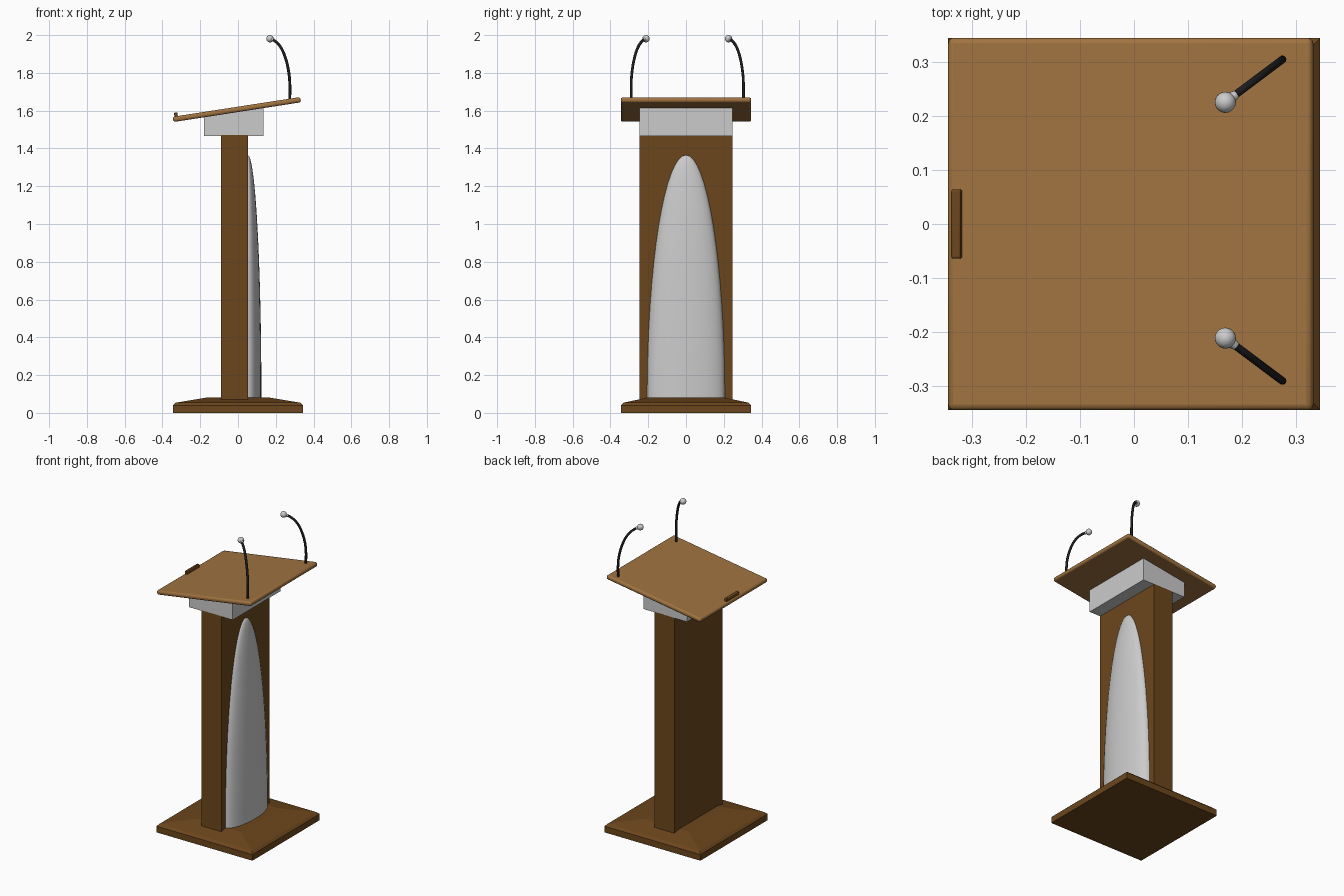
import bpy, bmesh, math
from mathutils import Vector, Matrix

if "Cube" in bpy.data.objects:
    bpy.data.objects.remove(bpy.data.objects["Cube"])


def material(name, rgb):
    m = bpy.data.materials.new(name)
    m.diffuse_color = (*rgb, 1)
    m.use_nodes = True
    m.node_tree.nodes["Principled BSDF"].inputs["Base Color"].default_value = m.diffuse_color
    return m


DARK = material("dark_wood", (0.15, 0.062, 0.012))
LIGHT = material("light_wood", (0.35, 0.17, 0.05))
BLACK = material("black", (0.012, 0.012, 0.012))
TILT = math.radians(8.8)
DESK = Vector((-0.006, 0, 1.606))


def finish(name, bm, mat=None, bevel=0, smooth=False):
    bmesh.ops.recalc_face_normals(bm, faces=bm.faces)
    me = bpy.data.meshes.new(name)
    bm.to_mesh(me)
    bm.free()
    ob = bpy.data.objects.new(name, me)
    bpy.context.collection.objects.link(ob)
    if mat:
        me.materials.append(mat)
    if bevel:
        mod = ob.modifiers.new("Bevel", "BEVEL")
        mod.width, mod.segments = bevel, 3
    if smooth:
        bpy.ops.object.select_all(action='DESELECT')
        bpy.context.view_layer.objects.active = ob
        ob.select_set(True)
        bpy.ops.object.shade_smooth_by_angle(angle=math.radians(35))
    return ob


def loft(sections):
    """Stack of rectangles: x0, x1, half depth, z at x0, z at x1."""
    bm = bmesh.new()
    rings = [[bm.verts.new(p) for p in
              ((a, -h, za), (b, -h, zb), (b, h, zb), (a, h, za))]
             for a, b, h, za, zb in sections]
    for r, s in zip(rings, rings[1:]):
        for i in range(4):
            j = (i + 1) % 4
            bm.faces.new((r[i], r[j], s[j], s[i]))
    bm.faces.new(rings[0])
    bm.faces.new(rings[-1])
    return bm


def under_desk(x):
    return DESK.z - 0.012 + math.tan(TILT) * (x - DESK.x)


# Base with chamfered rim and gently sloped top
finish("base", loft([(-0.345, 0.345, 0.345, 0, 0), (-0.345, 0.345, 0.345, 0.04, 0.04),
                     (-0.33, 0.33, 0.33, 0.054, 0.054), (-0.16, 0.16, 0.2, 0.082, 0.082)]), DARK)

# Column and the wedge-topped grey neck
finish("column", loft([(-0.09, 0.053, 0.246, 0.06, 0.06), (-0.09, 0.053, 0.246, 1.47, 1.47)]), DARK)
finish("neck", loft([(-0.18, 0.134, 0.246, 1.467, 1.467),
                     (-0.18, 0.134, 0.246, under_desk(-0.18), under_desk(0.134))]))

# Curved grey panel: a quarter ellipsoid on the column
bm = bmesh.new()
bmesh.ops.create_uvsphere(bm, u_segments=32, v_segments=32, radius=1)
for axis in ((-1, 0, 0), (0, 0, -1)):
    cut = bmesh.ops.bisect_plane(bm, geom=bm.verts[:] + bm.edges[:] + bm.faces[:],
                                 plane_co=(0, 0, 0), plane_no=axis, clear_outer=True)
    bmesh.ops.holes_fill(bm, edges=[e for e in bm.edges if e.is_boundary], sides=0)
bmesh.ops.scale(bm, vec=(0.072, 0.206, 1.29), verts=bm.verts)
bmesh.ops.translate(bm, vec=(0.052, 0, 0.075), verts=bm.verts)
finish("curved_panel", bm, smooth=True)

# Tilted desk top and its paper stop
for name, c, size, mat, bevel in (
        ("desk_top", (0, 0, 0), (0.684, 0.69, 0.028), LIGHT, 0.011),
        ("paper_stop", (-0.323, 0, 0.02), (0.018, 0.128, 0.028), DARK, 0.004)):
    bm = bmesh.new()
    bmesh.ops.create_cube(bm, size=1)
    bmesh.ops.scale(bm, vec=size, verts=bm.verts)
    bmesh.ops.translate(bm, vec=c, verts=bm.verts)
    bm.transform(Matrix.Translation(DESK) @ Matrix.Rotation(-TILT, 4, 'Y'))
    finish(name, bm, mat, bevel, smooth=True)

# Two gooseneck microphones leaning towards the speaker
for side, label in ((1, "left"), (-1, "right")):
    def at(d, z):
        return Vector((0.274 - 0.8 * d, 0.007 + side * (0.297 - 0.6 * d), z))

    pts = [at(d, z) for d, z in ((0, 1.65), (0, 1.75), (0.008, 1.81), (0.025, 1.87),
                                 (0.052, 1.925), (0.082, 1.958), (0.108, 1.974))]
    cu = bpy.data.curves.new("stem", 'CURVE')
    cu.dimensions = '3D'
    cu.bevel_depth, cu.bevel_resolution, cu.resolution_u = 0.0075, 3, 4
    cu.use_fill_caps = True
    sp = cu.splines.new('BEZIER')
    sp.bezier_points.add(len(pts) - 1)
    for bp, p in zip(sp.bezier_points, pts):
        bp.co = p
        bp.handle_left_type = bp.handle_right_type = 'AUTO'
    cu.materials.append(BLACK)
    bpy.context.collection.objects.link(bpy.data.objects.new("microphone_stem_" + label, cu))

    head = at(0.131, 1.981)
    bm = bmesh.new()
    bmesh.ops.create_uvsphere(bm, u_segments=20, v_segments=12, radius=0.0195,
                              matrix=Matrix.Translation(head))
    finish("microphone_head_" + label, bm, smooth=True)
    axis = head - pts[-1]
    bm = bmesh.new()
    bmesh.ops.create_cone(bm, cap_ends=True, segments=16, radius1=0.008, radius2=0.013,
                          depth=0.022, matrix=Matrix.Translation(pts[-1] + axis * 0.4)
                          @ axis.to_track_quat('Z', 'Y').to_matrix().to_4x4())
    finish("microphone_collar_" + label, bm, smooth=True)
